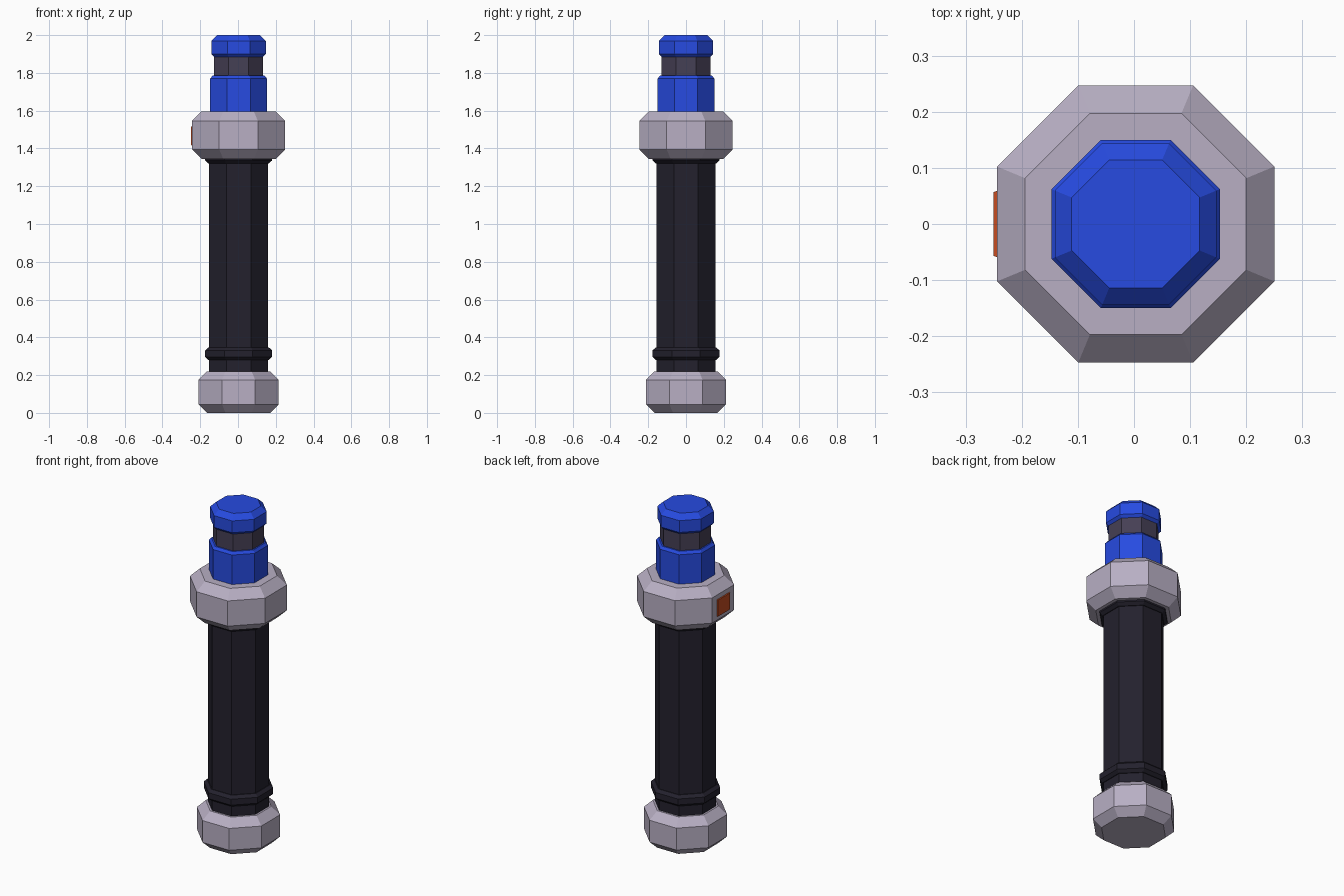
import bpy, bmesh, math

if "Cube" in bpy.data.objects:
    bpy.data.objects.remove(bpy.data.objects["Cube"])

CX = 0.003  # body sits slightly off centre because the button sticks out on -x


def material(name, rgb):
    m = bpy.data.materials.new(name)
    m.diffuse_color = (*rgb, 1)
    m.use_nodes = True
    m.node_tree.nodes["Principled BSDF"].inputs["Base Color"].default_value = m.diffuse_color
    return m


BLUE = material("blue", (0.02, 0.07, 0.75))
SILVER = material("silver", (0.48, 0.43, 0.55))
BLACK = material("black", (0.017, 0.015, 0.026))
GREY = material("dark_grey", (0.06, 0.05, 0.09))
ORANGE = material("orange", (0.55, 0.07, 0.015))


def octagon_lathe(name, profile, mat):
    """Stack octagon rings from (half width across flats, z) and cap the ends."""
    bm = bmesh.new()
    rings = []
    for apothem, z in profile:
        r = apothem / math.cos(math.pi / 8)
        angles = [math.pi / 8 + k * math.pi / 4 for k in range(8)]
        rings.append([bm.verts.new((CX + r * math.cos(a), r * math.sin(a), z)) for a in angles])
    for low, high in zip(rings, rings[1:]):
        for k in range(8):
            n = (k + 1) % 8
            bm.faces.new((low[k], low[n], high[n], high[k]))
    bm.faces.new(rings[0][::-1])
    bm.faces.new(rings[-1])
    return finish(name, bm, mat)


def finish(name, bm, mat):
    me = bpy.data.meshes.new(name)
    bm.to_mesh(me)
    bm.free()
    me.materials.append(mat)
    ob = bpy.data.objects.new(name, me)
    bpy.context.collection.objects.link(ob)
    return ob


def chamfered(a, z0, z1, inset, height):
    return [(a - inset, z0), (a, z0 + height), (a, z1 - height), (a - inset, z1)]


# Pommel, grip and collar
octagon_lathe("pommel", chamfered(0.212, 0, 0.22, 0.045, 0.045), SILVER)
octagon_lathe("grip", [(0.156, 0.2), (0.156, 1.36)], BLACK)
octagon_lathe("collar", chamfered(0.247, 1.345, 1.595, 0.05, 0.05), SILVER)

# Rings at both ends of the grip
for name, z in (("lower_ring", 0.28), ("upper_ring", 1.32)):
    octagon_lathe(name, chamfered(0.177, z, z + 0.067, 0.017, 0.016), BLACK)

# Emitter: blue base, grey neck, blue cap
octagon_lathe("emitter_base", [(0.15, 1.58), (0.15, 1.77), (0.138, 1.785)], BLUE)
octagon_lathe("emitter_neck", [(0.13, 1.77), (0.13, 1.9)], GREY)
octagon_lathe("emitter_cap", [(0.13, 1.885), (0.144, 1.9), (0.144, 1.97), (0.114, 2.0)], BLUE)

# Button on the left face of the collar
bm = bmesh.new()
bmesh.ops.create_cube(bm, size=1)
for v in bm.verts:
    outer = v.co.x < 0
    s = 0.92 if outer else 1
    v.co = (-0.25 if outer else -0.235, v.co.y * 0.124 * s, 1.467 + v.co.z * 0.106 * s)
finish("button", bm, ORANGE)
